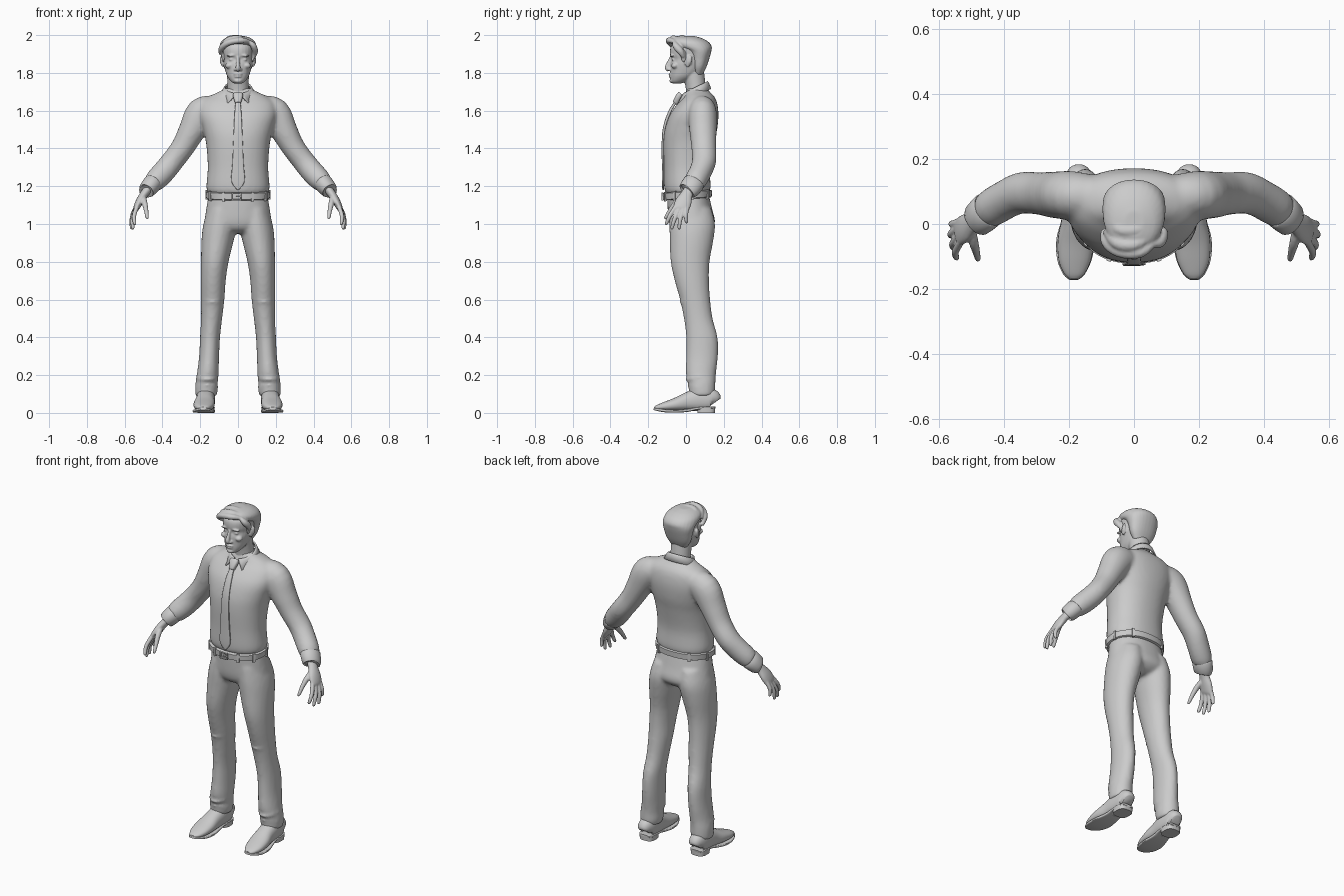
import bpy, bmesh, math
from mathutils import Vector, Matrix

clay = bpy.data.materials.new("light_grey")
clay.diffuse_color = (0.6, 0.6, 0.6, 1)
Y, Z = Vector((0, 1, 0)), Vector((0, 0, 1))


def smooth_rows(rows, k=4):
    # Catmull-Rom interpolation of section rows
    out = []
    for i in range(len(rows) - 1):
        p = [Vector(rows[min(max(j, 0), len(rows) - 1)]) for j in (i - 1, i, i + 1, i + 2)]
        for s in range(k):
            t = s / k
            out.append(0.5 * (2 * p[1] + (p[2] - p[0]) * t + (2 * p[0] - 5 * p[1] + 4 * p[2] - p[3]) * t * t
                              + (3 * p[1] - p[0] - 3 * p[2] + p[3]) * t ** 3))
    return out + [Vector(rows[-1])]


def loft(bm, rows, ref=Y, flat=False, n=28, e=2.0, s=1, k=4):
    # rows: x, y, z, half width, half depth
    rows = smooth_rows(rows, k)
    pts = [Vector(r[:3]) for r in rows]
    rings = []
    for i, r in enumerate(rows):
        t = Z if flat else (pts[min(i + 1, len(pts) - 1)] - pts[max(i - 1, 0)]).normalized()
        u = ref.cross(t).normalized()
        v = t.cross(u)
        ring = []
        for j in range(n):
            a = 2 * math.pi * j / n
            c, d = math.cos(a), math.sin(a)
            q = pts[i] + u * r[3] * math.copysign(abs(c) ** (2 / e), c) + v * r[4] * math.copysign(abs(d) ** (2 / e), d)
            ring.append(bm.verts.new((q.x * s, q.y, q.z)))
        rings.append(ring)
    for a, b in zip(rings, rings[1:]):
        for j in range(n):
            bm.faces.new((a[j], a[(j + 1) % n], b[(j + 1) % n], b[j]))
    bm.faces.new(rings[0])
    bm.faces.new(rings[-1])


def stack(bm, rows, **kw):
    # rows: z, half width, front y, back y
    loft(bm, [(0, (f + b) / 2, z, w, (b - f) / 2) for z, w, f, b in rows], flat=True, **kw)


def blob(bm, loc, size, rot=0, axis='X'):
    m = Matrix.Translation(loc) @ Matrix.Rotation(rot, 4, axis) @ Matrix.Diagonal((*size, 1))
    bmesh.ops.create_uvsphere(bm, u_segments=20, v_segments=12, radius=1, matrix=m)


def box(bm, loc, size):
    bmesh.ops.create_cube(bm, size=1, matrix=Matrix.Translation(loc) @ Matrix.Diagonal((*size, 1)))


def finish(name, bm, voxel=0, mirror=False, soften=0, thick=0, bevel=0):
    bmesh.ops.recalc_face_normals(bm, faces=bm.faces)
    me = bpy.data.meshes.new(name)
    bm.to_mesh(me)
    bm.free()
    ob = bpy.data.objects.new(name, me)
    bpy.context.collection.objects.link(ob)
    me.materials.append(clay)
    bpy.context.view_layer.objects.active = ob
    ob.select_set(True)
    bpy.ops.object.shade_smooth_by_angle(angle=math.radians(50))
    ob.select_set(False)
    if voxel:
        m = ob.modifiers.new("blend", 'REMESH')
        m.mode, m.voxel_size, m.use_smooth_shade = 'VOXEL', voxel, True
    if soften:
        m = ob.modifiers.new("soften", 'SMOOTH')
        m.factor, m.iterations = 0.5, soften
    if thick:
        m = ob.modifiers.new("thickness", 'SOLIDIFY')
        m.thickness, m.offset = thick, 0
    if bevel:
        m = ob.modifiers.new("bevel", 'BEVEL')
        m.width, m.segments = bevel, 2
    if mirror:
        m = ob.modifiers.new("mirror", 'MIRROR')
        m.use_bisect_axis[0] = False
        m.use_mirror_merge = False


# Shirt: torso and sleeves blended together
bm = bmesh.new()
stack(bm, [(1.155, .150, -.10, .115), (1.19, .167, -.115, .13), (1.30, .160, -.117, .127), (1.42, .168, -.12, .147),
           (1.50, .185, -.112, .165), (1.58, .205, -.085, .172), (1.64, .195, -.042, .165), (1.675, .155, -.01, .15),
           (1.70, .10, .0, .125), (1.72, .065, .005, .11)], e=2.2, n=40)
for s in (1, -1):
    loft(bm, [(.12, .085, 1.61, .07, .065), (.19, .088, 1.585, .086, .075), (.243, .09, 1.495, .072, .072),
              (.29, .094, 1.41, .062, .066), (.345, .096, 1.335, .060, .064), (.39, .078, 1.28, .061, .060),
              (.435, .052, 1.232, .058, .059), (.46, .037, 1.205, .046, .052)], s=s)
finish("shirt", bm, voxel=.011, soften=5)

# Cuffs
bm = bmesh.new()
loft(bm, [(.448, .045, 1.222, .044, .052), (.453, .04, 1.215, .05, .059), (.482, .014, 1.18, .045, .055),
          (.486, .01, 1.175, .038, .048)], k=2)
finish("cuffs", bm, mirror=True)

# Hands: palm, four fingers and thumb blended together
bm = bmesh.new()
loft(bm, [(.465, .03, 1.20, .024, .03), (.495, .006, 1.16, .022, .031), (.52, -.012, 1.12, .021, .043),
          (.538, -.025, 1.085, .016, .043), (.543, -.03, 1.07, .008, .036)])
for base, tip in (((.535, -.056, 1.09), (.548, -.108, .995)), ((.54, -.036, 1.08), (.558, -.077, .972)),
                  ((.543, -.014, 1.08), (.565, -.038, .972)), ((.538, .006, 1.09), (.562, .002, 1.005))):
    b, t = Vector(base), Vector(tip)
    mid = b.lerp(t, .5) + Vector((.009, -.004, 0))
    loft(bm, [(*b, .012, .012), (*mid, .0115, .0115), (*b.lerp(t, .93), .009, .009), (*t, .004, .004)], n=12)
loft(bm, [(.502, -.01, 1.145, .014, .016), (.494, -.055, 1.11, .015, .015), (.486, -.085, 1.07, .012, .012),
          (.481, -.107, 1.035, .009, .009), (.479, -.112, 1.025, .004, .004)], n=12)
finish("hands", bm, voxel=.0045, soften=2, mirror=True)

# Trousers: hips and both legs blended together
bm = bmesh.new()
stack(bm, [(1.16, .155, -.10, .12), (1.08, .168, -.097, .138), (1.01, .176, -.09, .154), (.97, .15, -.07, .13),
           (.95, .09, -.03, .09)], e=2.2, n=40)
for s in (1, -1):
    loft(bm, [(.085, .025, 1.08, .075, .11), (.095, .033, 1.0, .088, .121), (.107, .03, .92, .086, .116),
              (.123, .022, .8, .073, .103), (.131, .031, .7, .066, .091), (.134, .048, .6, .062, .080),
              (.14, .065, .5, .056, .076), (.148, .084, .4, .053, .083), (.153, .085, .3, .053, .084),
              (.160, .079, .21, .057, .080), (.166, .084, .16, .059, .072), (.167, .085, .12, .060, .071),
              (.170, .085, .09, .056, .066)], flat=True, s=s)
    # Soft folds at the knee and ankle
    blob(bm, (s * .135, .02, .60), (.05, .058, .014), .25)
    blob(bm, (s * .163, .07, .19), (.06, .079, .012), .2)
    blob(bm, (s * .166, .08, .135), (.062, .074, .010), -.15)
finish("trousers", bm, voxel=.0105, soften=4)

# Belt with loops and buckle, tilted slightly toward the front
bm = bmesh.new()
stack(bm, [(1.133, .160, -.112, .127), (1.137, .168, -.12, .136), (1.17, .171, -.122, .138), (1.174, .162, -.115, .13)],
      e=2.2, n=48, k=1)
for a in (-145, -100, -60, -25, 25, 60, 100, 145):
    r = math.radians(a)
    c, d = math.sin(r), -math.cos(r)
    p = Vector((.168 * math.copysign(abs(c) ** .91, c), .008 + .128 * math.copysign(abs(d) ** .91, d), 1.153))
    m = Matrix.Translation(p) @ Matrix.Rotation(math.atan2(d / .128, c / .168), 4, 'Z')
    bmesh.ops.create_cube(bm, size=1, matrix=m @ Matrix.Diagonal((.012, .014, .05, 1)))
for v in bm.verts:
    v.co.z += .06 * (v.co.y - .02)
finish("belt", bm)
bm = bmesh.new()
for dz in (-.017, .017):
    box(bm, (-.008, -.124, 1.145 + dz), (.05, .012, .008))
for dx in (-.022, .022):
    box(bm, (-.008 + dx, -.124, 1.145), (.008, .012, .042))
box(bm, (.004, -.125, 1.145), (.03, .01, .006))
finish("belt_buckle", bm, bevel=.002)

# Collar: fold-over band open at the front with two points
bm = bmesh.new()
n = 40
rows = []
for i in range(n + 1):
    a = .2 + (2 * math.pi - .4) * i / n
    f = math.cos(a)
    side = 1 if a < math.pi else -1
    p = max(0, f) ** 5
    b = a + side * .45 * p
    z = 1.722 - .032 * f
    top = (.068 * math.sin(a), .05 - .062 * f, z)
    mid = (.074 * math.sin(a), .05 - .068 * f, z - .008)
    low = (.092 * math.sin(b) - side * .0 * p, .052 - .078 * math.cos(b) - .03 * p, z - .04 - .012 * p)
    rows.append([bm.verts.new(q) for q in (top, mid, low)])
for a, b in zip(rows, rows[1:]):
    for j in range(2):
        bm.faces.new((a[j], b[j], b[j + 1], a[j + 1]))
finish("collar", bm, thick=.008)

# Necktie: knot and blade following the chest
bm = bmesh.new()
loft(bm, [(0, -.028, 1.69, .022, .012), (0, -.036, 1.68, .027, .016), (0, -.055, 1.645, .017, .015),
          (0, -.06, 1.638, .012, .010)], n=16, e=3, k=2)
finish("tie_knot", bm)
bm = bmesh.new()
loft(bm, [(0, -.056, 1.645, .013, .007), (0, -.088, 1.59, .018, .008), (0, -.115, 1.51, .022, .007),
          (0, -.123, 1.42, .026, .006), (0, -.122, 1.32, .030, .006), (0, -.122, 1.225, .035, .006),
          (0, -.121, 1.18, .003, .004)], n=16, e=4, k=3)
finish("tie_blade", bm)

# Head: skull, jaw, neck and facial features blended together
bm = bmesh.new()
stack(bm, [(1.744, .020, -.07, -.025), (1.754, .036, -.080, .0), (1.78, .056, -.083, .05), (1.81, .067, -.083, .085),
           (1.845, .075, -.083, .105), (1.873, .078, -.077, .115), (1.90, .081, -.085, .12), (1.94, .081, -.08, .115),
           (1.975, .055, -.05, .08)], e=2.2)
loft(bm, [(0, .058, 1.64, .062, .055), (0, .052, 1.72, .057, .053), (0, .04, 1.80, .058, .056)])
loft(bm, [(0, -.076, 1.887, .008, .009), (0, -.088, 1.857, .009, .012), (0, -.099, 1.828, .013, .014),
          (0, -.092, 1.812, .011, .010)], n=14)
blob(bm, (0, -.083, 1.793), (.024, .010, .0055))
blob(bm, (0, -.082, 1.781), (.020, .010, .006))
blob(bm, (0, -.074, 1.758), (.022, .014, .012))
for s in (1, -1):
    blob(bm, (s * .013, -.088, 1.818), (.009, .010, .008))
    blob(bm, (s * .034, -.074, 1.892), (.026, .012, .006), s * .12, 'Y')
    blob(bm, (s * .033, -.066, 1.870), (.015, .010, .007))
    blob(bm, (s * .046, -.058, 1.838), (.022, .020, .016))
    blob(bm, (s * .082, .012, 1.862), (.009, .018, .032), -.2)
    blob(bm, (s * .089, .020, 1.868), (.007, .012, .024), -.2)
finish("head", bm, voxel=.0045, soften=2)

# Hair: cap, swept fringe and side locks blended together
bm = bmesh.new()
stack(bm, [(1.79, .052, .04, .088), (1.83, .076, .03, .108), (1.88, .088, .02, .125), (1.915, .095, .0, .134),
           (1.94, .097, -.055, .136), (1.965, .090, -.08, .118), (1.985, .066, -.07, .08), (1.996, .03, -.04, .04)], e=2.2)
for path in (((.065, -.055, 1.963), (.02, -.086, 1.972), (-.045, -.085, 1.962), (-.085, -.055, 1.935), (-.094, -.02, 1.90)),
             ((.05, -.04, 1.975), (.0, -.065, 1.983), (-.055, -.058, 1.972), (-.088, -.02, 1.94)),
             ((.055, .0, 1.978), (.0, -.02, 1.985), (-.05, -.015, 1.978), (-.085, .02, 1.945)),
             ((.055, -.062, 1.968), (.08, -.055, 1.945), (.090, -.03, 1.915), (.086, -.015, 1.885))):
    m = len(path) - 1
    loft(bm, [(*p, .016 * (.55 if i in (0, m) else 1), .018 * (.5 if i in (0, m) else 1))
              for i, p in enumerate(path)], n=14)
for s in (1, -1):
    blob(bm, (s * .078, -.012, 1.89), (.009, .015, .035))
finish("hair", bm, voxel=.0055, soften=1)

# Shoes: uppers, soles and heels
bm = bmesh.new()
loft(bm, [(.170, .153, .055, .03, .035), (.170, .135, .07, .045, .058), (.171, .07, .07, .05, .062),
          (.174, .01, .06, .05, .050), (.179, -.05, .046, .056, .036), (.183, -.11, .035, .050, .024),
          (.184, -.152, .028, .032, .014), (.184, -.168, .026, .014, .006)], ref=Z, n=24, e=2.3)
finish("shoe_uppers", bm, mirror=True)
bm = bmesh.new()
loft(bm, [(.170, .155, .028, .03, .006), (.170, .13, .028, .046, .006), (.171, .06, .024, .044, .007),
          (.175, .01, .014, .048, .008), (.180, -.05, .009, .059, .008), (.184, -.11, .011, .053, .008),
          (.185, -.155, .018, .033, .007), (.185, -.171, .021, .014, .005)], ref=Z, n=24, e=5)
loft(bm, [(.170, .107, .0, .045, .047), (.170, .107, .028, .047, .048)], flat=True, e=3, k=1)
finish("shoe_soles", bm, mirror=True)
